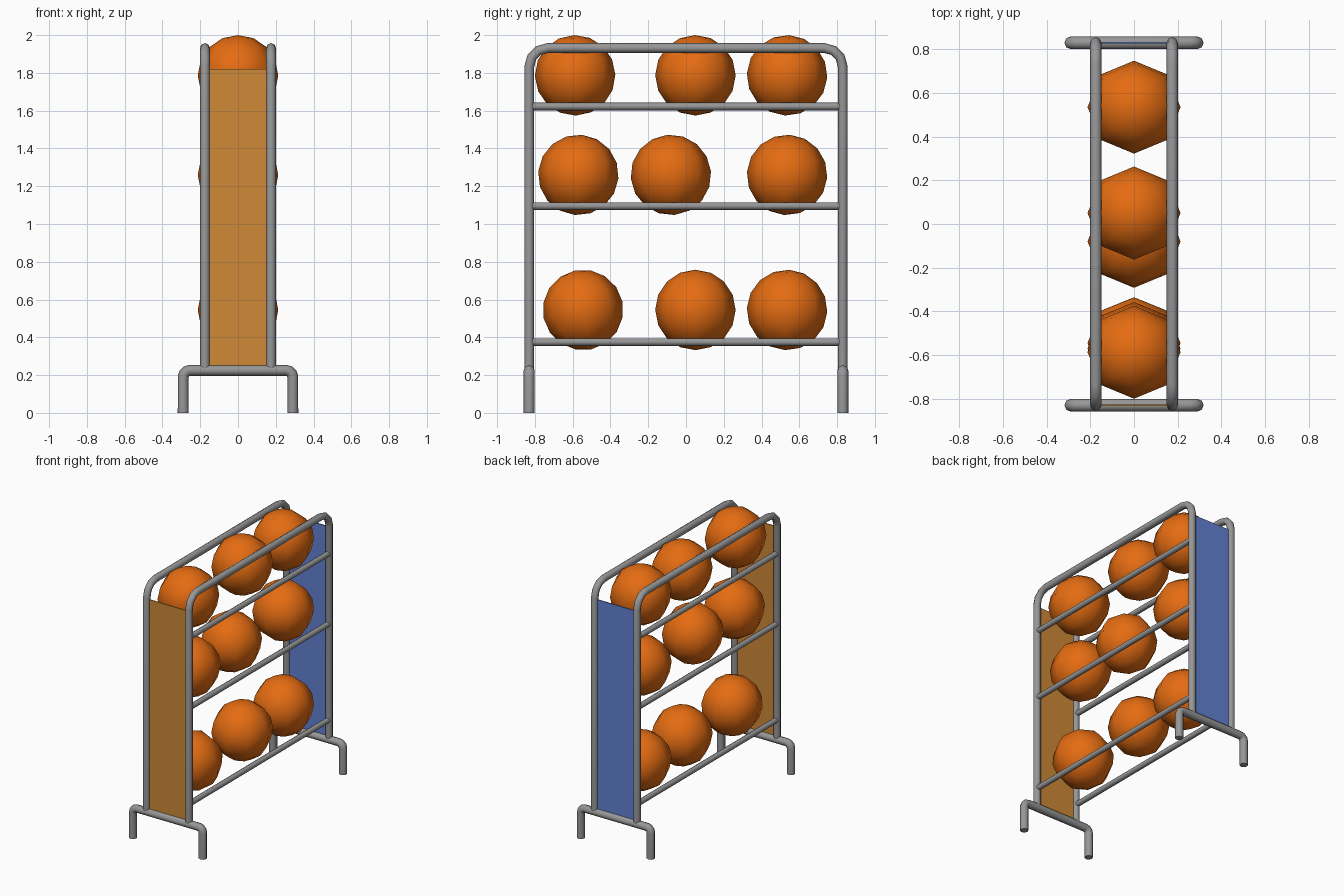
import bpy, math
from mathutils import Vector

if "Cube" in bpy.data.objects:
    bpy.data.objects.remove(bpy.data.objects["Cube"])


def material(name, rgb):
    m = bpy.data.materials.new(name)
    m.diffuse_color = (*rgb, 1)
    m.use_nodes = True
    m.node_tree.nodes["Principled BSDF"].inputs["Base Color"].default_value = m.diffuse_color
    return m


STEEL = material("grey_steel", (0.31, 0.31, 0.31))
ORANGE = material("ball_orange", (0.78, 0.15, 0.006))
TAN = material("panel_tan", (0.62, 0.25, 0.038))
BLUE = material("panel_blue", (0.125, 0.22, 0.64))


def smooth(ob):
    for p in ob.data.polygons:
        p.use_smooth = True
    bpy.ops.object.select_all(action='DESELECT')
    ob.select_set(True)
    bpy.context.view_layer.objects.active = ob
    bpy.ops.object.shade_smooth_by_angle(angle=math.radians(50))


def rounded(points, radius, steps=3):
    """Round the inner right-angle corners of a path."""
    pts = [Vector(p) for p in points]
    out = [pts[0]]
    for a, b, c in zip(pts, pts[1:], pts[2:]):
        u, v = (a - b).normalized(), (c - b).normalized()
        centre = b + (u + v) * radius
        for i in range(steps + 1):
            t = math.pi / 2 * i / steps
            out.append(centre - v * radius * math.cos(t) - u * radius * math.sin(t))
    return out + [pts[-1]]


def tube(name, points, radius):
    cu = bpy.data.curves.new(name, 'CURVE')
    cu.dimensions = '3D'
    cu.bevel_depth = radius
    cu.bevel_resolution = 2
    cu.use_fill_caps = True
    sp = cu.splines.new('POLY')
    sp.points.add(len(points) - 1)
    for p, co in zip(sp.points, points):
        p.co = (*co, 1)
    tmp = bpy.data.objects.new(name + "_path", cu)
    bpy.context.collection.objects.link(tmp)
    bpy.context.view_layer.update()
    dg = bpy.context.evaluated_depsgraph_get()
    me = bpy.data.meshes.new_from_object(tmp.evaluated_get(dg))
    bpy.data.objects.remove(tmp)
    me.materials.clear()
    me.materials.append(STEEL)
    ob = bpy.data.objects.new(name, me)
    bpy.context.collection.objects.link(ob)
    smooth(ob)


# side hoops and shelf rails
for side, x in (("left", -0.175), ("right", 0.175)):
    hoop = rounded([(x, -0.83, 0.225), (x, -0.83, 1.932),
                    (x, 0.83, 1.932), (x, 0.83, 0.225)], 0.1)
    tube(f"{side}_hoop", hoop, 0.026)
    for level, z in (("low", 0.375), ("middle", 1.095), ("top", 1.622)):
        tube(f"{side}_{level}_rail", [(x, -0.83, z), (x, 0.83, z)], 0.02)

# feet and end panels
for end, y, mat in (("front", -0.83, TAN), ("back", 0.83, BLUE)):
    foot = rounded([(-0.29, y, 0), (-0.29, y, 0.225),
                    (0.29, y, 0.225), (0.29, y, 0)], 0.035)
    tube(f"{end}_foot", foot, 0.029)
    bpy.ops.mesh.primitive_cube_add(size=1, location=(0, y, 1.025))
    panel = bpy.context.object
    panel.name = f"{end}_panel"
    panel.scale = (0.34, 0.008, 1.59)
    panel.data.materials.append(mat)

# balls: (y, tilt in degrees) for each row height
rows = {"low": (0.545, [(-0.545, 12), (0.05, 0), (0.535, -3)]),
        "middle": (1.26, [(-0.57, -5), (-0.08, 5), (0.535, -4)]),
        "top": (1.787, [(-0.587, 1), (0.05, 0), (0.535, -3)])}
for row, (z, balls) in rows.items():
    for i, (y, tilt) in enumerate(balls):
        bpy.ops.mesh.primitive_uv_sphere_add(
            segments=8, ring_count=8, radius=0.213, location=(0, y, z),
            rotation=(math.radians(tilt), 0, 0))
        ball = bpy.context.object
        ball.name = f"{row}_ball_{i + 1}"
        ball.data.materials.append(ORANGE)
        smooth(ball)
